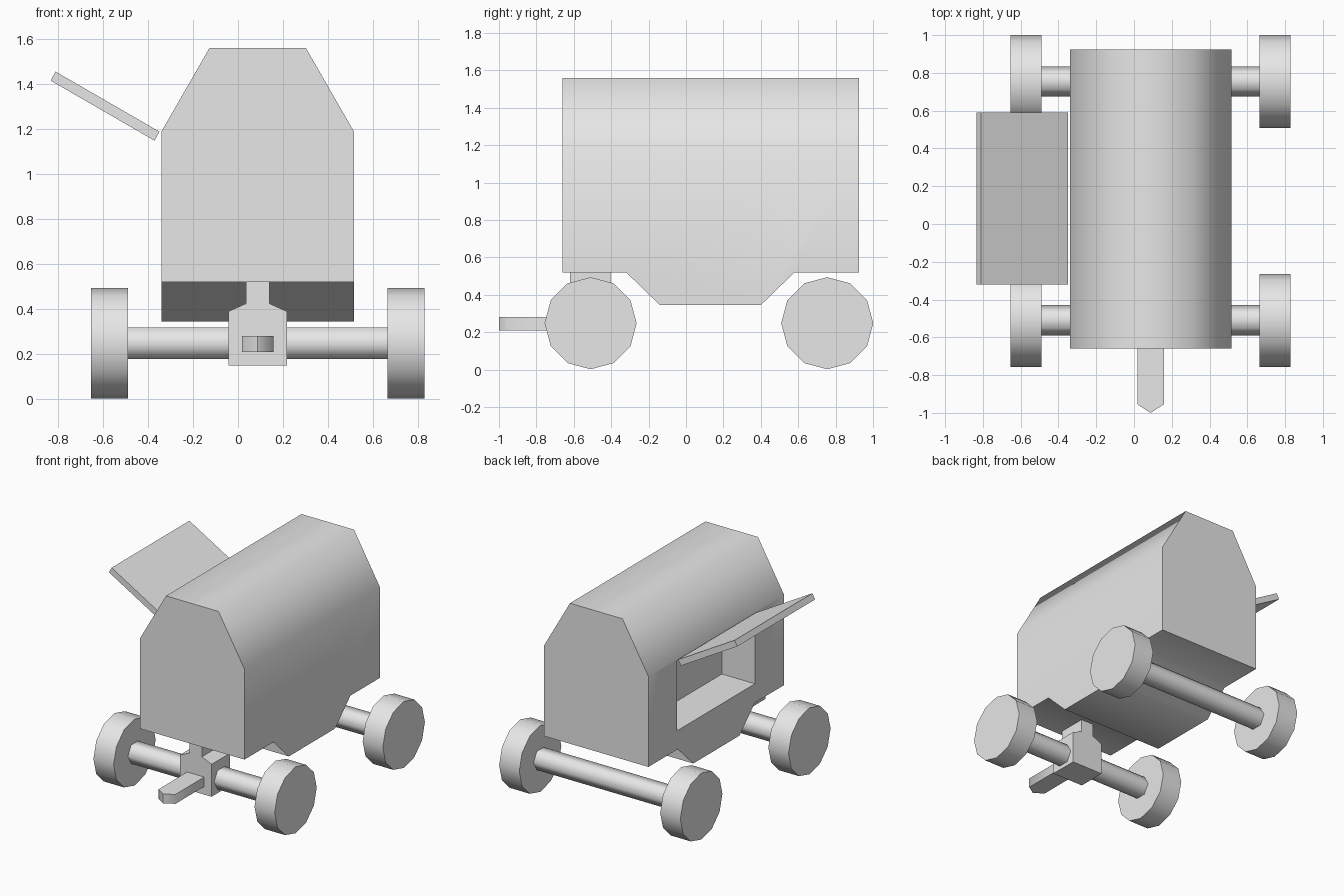
import bpy, bmesh, math
from mathutils import Vector

if "Cube" in bpy.data.objects:
    bpy.data.objects.remove(bpy.data.objects["Cube"], do_unlink=True)

grey = bpy.data.materials.new("plain_grey")
grey.use_nodes = True
grey.diffuse_color = (0.8, 0.8, 0.8, 1)
grey.node_tree.nodes["Principled BSDF"].inputs["Base Color"].default_value = (0.8, 0.8, 0.8, 1)

MID = 0.0875  # centre line of the wagon in x


def prism(name, points, axis, lo, hi):
    """Extrude a 2D outline along one axis; the outline uses the other two in order."""
    def place(p, d):
        co = list(p)
        co.insert(axis, d)
        return co
    bm = bmesh.new()
    face = bm.faces.new([bm.verts.new(place(p, lo)) for p in points])
    out = bmesh.ops.extrude_face_region(bm, geom=[face])
    shift = Vector((0, 0, 0))
    shift[axis] = hi - lo
    bmesh.ops.translate(bm, vec=shift,
                        verts=[g for g in out["geom"] if isinstance(g, bmesh.types.BMVert)])
    bmesh.ops.recalc_face_normals(bm, faces=bm.faces)
    mesh = bpy.data.meshes.new(name)
    bm.to_mesh(mesh)
    bm.free()
    mesh.materials.append(grey)
    obj = bpy.data.objects.new(name, mesh)
    bpy.context.collection.objects.link(obj)
    return obj


def smooth(obj):
    bpy.ops.object.select_all(action="DESELECT")
    obj.select_set(True)
    bpy.context.view_layer.objects.active = obj
    bpy.ops.object.shade_smooth_by_angle(angle=math.radians(64))


def ring(sides, radius, y, z):
    steps = [2 * math.pi * i / sides for i in range(sides)]
    return [(y + radius * math.cos(a), z + radius * math.sin(a)) for a in steps]


# Body: side outline with the dropped belly
body = prism("body", [(-0.66, 0.52), (-0.32, 0.52), (-0.14, 0.345), (0.40, 0.345),
                      (0.58, 0.52), (0.925, 0.52), (0.925, 1.56), (-0.66, 1.56)],
             0, -0.34, 0.515)

# Slanted roof sides
bm = bmesh.new()
bm.from_mesh(body.data)
for s in (-1, 1):
    cut = bmesh.ops.bisect_plane(
        bm, geom=bm.verts[:] + bm.edges[:] + bm.faces[:], clear_outer=True,
        plane_co=(MID + s * 0.4275, 0, 1.19), plane_no=(s * 0.37, 0, 0.2125))
    edges = [g for g in cut["geom_cut"] if isinstance(g, bmesh.types.BMEdge)]
    bmesh.ops.holes_fill(bm, edges=edges)
bmesh.ops.recalc_face_normals(bm, faces=bm.faces)
bm.to_mesh(body.data)
bm.free()

# Serving hatch recess in the right wall
cutter = prism("hatch_cutter", [(-0.32, 0.66), (0.59, 0.66), (0.59, 1.18), (-0.32, 1.18)],
               0, -0.5, -0.07)
cutter.hide_render = True
mod = body.modifiers.new("hatch", "BOOLEAN")
mod.operation, mod.solver, mod.object = "DIFFERENCE", "EXACT", cutter
bpy.context.view_layer.objects.active = body
bpy.ops.object.modifier_apply(modifier=mod.name)
bpy.data.objects.remove(cutter, do_unlink=True)
smooth(body)

# Raised hatch flap
prism("hatch_flap", [(-0.349, 1.189), (-0.811, 1.456), (-0.833, 1.416), (-0.371, 1.149)],
      1, -0.32, 0.59)

# Axles and wheels
for end, y in (("front", -0.51), ("rear", 0.755)):
    smooth(prism(end + "_axle", ring(6, 0.08, y, 0.248), 0, MID - 0.6, MID + 0.6))
    for side, s in (("left", 1), ("right", -1)):
        lo, hi = sorted((MID + s * 0.577, MID + s * 0.742))
        smooth(prism(f"{end}_{side}_wheel", ring(12, 0.246, y, 0.248), 0, lo, hi))

# Steering block with its neck under the floor
half = [(0.13, 0.15), (0.13, 0.39), (0.052, 0.425), (0.052, 0.52)]
outline = [(MID + x, z) for x, z in half] + [(MID - x, z) for x, z in reversed(half)]
prism("steering_block", outline, 1, -0.62, -0.405)

# Drawbar with a pointed tip
smooth(prism("drawbar", [(MID - 0.07, -0.6), (MID - 0.07, -0.955), (MID, -1.0),
                         (MID + 0.07, -0.955), (MID + 0.07, -0.6)], 2, 0.21, 0.28))
